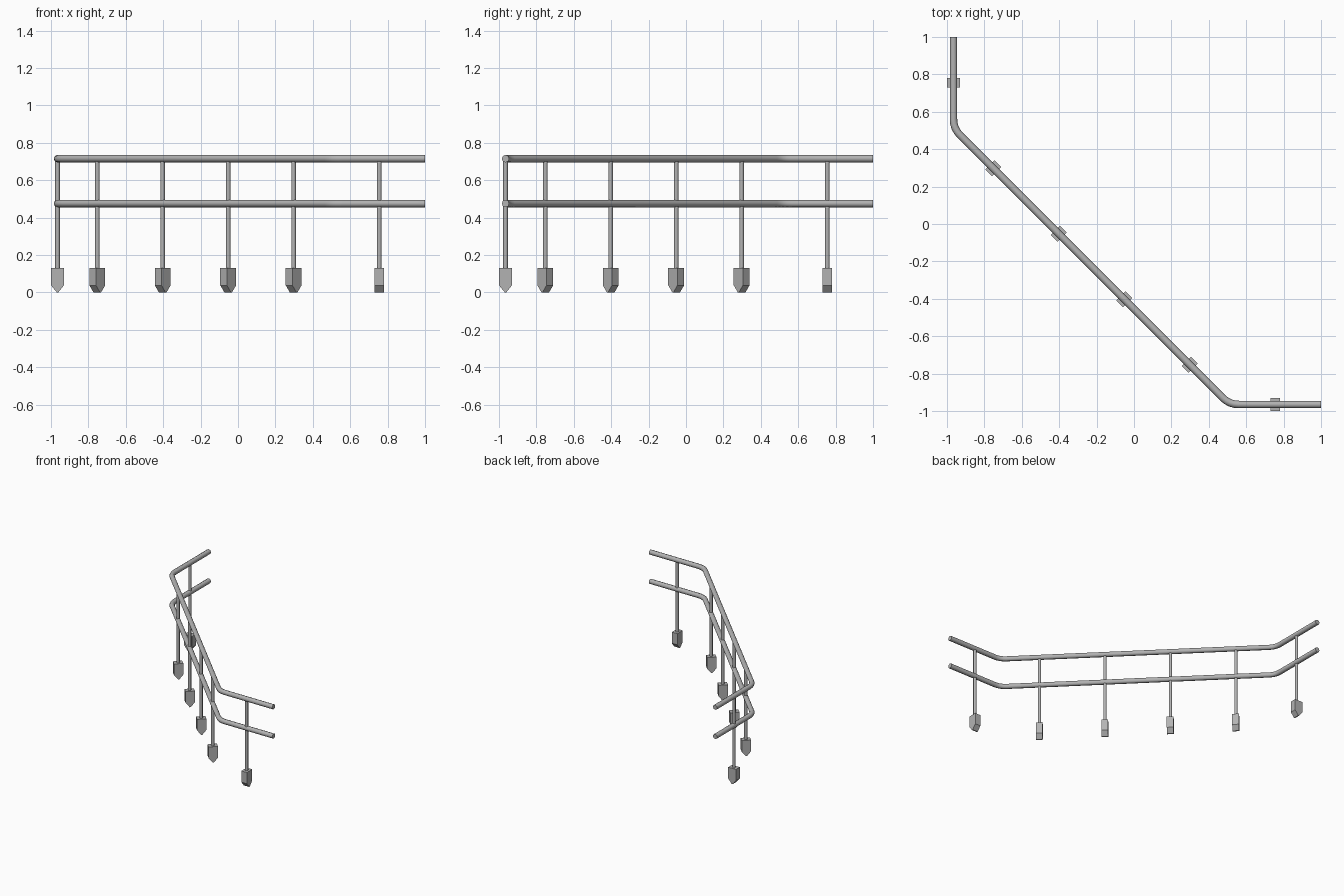
import bpy, bmesh, math
from mathutils import Vector

cube = bpy.data.objects.get("Cube")
if cube:
    bpy.data.objects.remove(cube, do_unlink=True)

steel = bpy.data.materials.new("grey steel")
steel.use_nodes = True
GREY = (0.45, 0.45, 0.45, 1)
steel.diffuse_color = GREY
steel.node_tree.nodes["Principled BSDF"].inputs["Base Color"].default_value = GREY

EDGE = -0.965            # centre line of the two straight end runs
CORNER = 0.51            # where the end runs meet the diagonal
BASE_TOP = 0.13
RAIL_HEIGHTS = {"lower_rail": 0.475, "top_rail": 0.715}


def add_mesh(name, bm):
    bmesh.ops.recalc_face_normals(bm, faces=bm.faces)
    mesh = bpy.data.meshes.new(name)
    bm.to_mesh(mesh)
    bm.free()
    mesh.materials.append(steel)
    obj = bpy.data.objects.new(name, mesh)
    bpy.context.collection.objects.link(obj)
    return obj


def smooth(obj):
    bpy.ops.object.select_all(action='DESELECT')
    obj.select_set(True)
    bpy.context.view_layer.objects.active = obj
    bpy.ops.object.shade_smooth_by_angle(angle=math.radians(50))


def rounded_path(points, cut, steps):
    """Replace each inner corner with a short quadratic bend."""
    path = [points[0]]
    for before, corner, after in zip(points, points[1:], points[2:]):
        a = corner + (before - corner).normalized() * cut
        b = corner + (after - corner).normalized() * cut
        for i in range(steps + 1):
            t = i / steps
            path.append(a * (1 - t) ** 2 + corner * 2 * t * (1 - t) + b * t ** 2)
    return path + [points[-1]]


def add_rail(name, height, radius=0.02, sides=8):
    """Sweep a round section along the bent plan of the railing."""
    plan = [(EDGE, 1), (EDGE, CORNER), (CORNER, EDGE), (1, EDGE)]
    path = rounded_path([Vector((x, y, height)) for x, y in plan], 0.05, 4)
    bm = bmesh.new()
    rings = []
    for i, p in enumerate(path):
        ahead = path[min(i + 1, len(path) - 1)] - p
        behind = p - path[max(i - 1, 0)]
        along = (ahead.normalized() + behind.normalized()).normalized()
        side = along.cross(Vector((0, 0, 1)))
        ring = []
        for k in range(sides):
            a = math.tau * k / sides
            offset = side * math.cos(a) + Vector((0, 0, math.sin(a)))
            ring.append(bm.verts.new(p + offset * radius))
        rings.append(ring)
    for r, s in zip(rings, rings[1:]):
        for k in range(sides):
            n = (k + 1) % sides
            bm.faces.new((r[k], r[n], s[n], s[k]))
    bm.faces.new(rings[0])
    bm.faces.new(rings[-1])
    smooth(add_mesh(name, bm))


def add_post(name, x, y, angle, radius=0.0125):
    bm = bmesh.new()
    top = RAIL_HEIGHTS["top_rail"]
    bmesh.ops.create_cone(bm, cap_ends=True, segments=8, radius1=radius,
                          radius2=radius, depth=top - BASE_TOP)
    obj = add_mesh(name, bm)
    obj.location = (x, y, (top + BASE_TOP) / 2)
    obj.rotation_euler.z = angle
    smooth(obj)


def add_base(name, x, y, angle, half_width=0.035, half_length=0.025):
    """Block with a wedge-shaped underside, its ridge running along the rail."""
    profile = [(-half_width, BASE_TOP), (-half_width, 0.038), (-0.004, 0),
               (0.004, 0), (half_width, 0.038), (half_width, BASE_TOP)]
    bm = bmesh.new()
    face = bm.faces.new([bm.verts.new((-half_length, w, z)) for w, z in profile])
    ext = bmesh.ops.extrude_face_region(bm, geom=[face])
    verts = [v for v in ext["geom"] if isinstance(v, bmesh.types.BMVert)]
    bmesh.ops.translate(bm, verts=verts, vec=(2 * half_length, 0, 0))
    obj = add_mesh(name, bm)
    obj.location = (x, y, 0)
    obj.rotation_euler.z = angle


# Rails
for rail, height in RAIL_HEIGHTS.items():
    add_rail(rail, height)

# Posts and their bases: one on each end run, four along the diagonal
spots = [(EDGE, 0.755, math.pi / 2), (0.755, EDGE, 0)]
for i in range(4):
    x = -0.7525 + 0.35 * i
    spots.append((x, EDGE + CORNER - x, -math.pi / 4))
for i, (x, y, angle) in enumerate(spots, 1):
    add_post(f"post_{i}", x, y, angle)
    add_base(f"post_base_{i}", x, y, angle)
